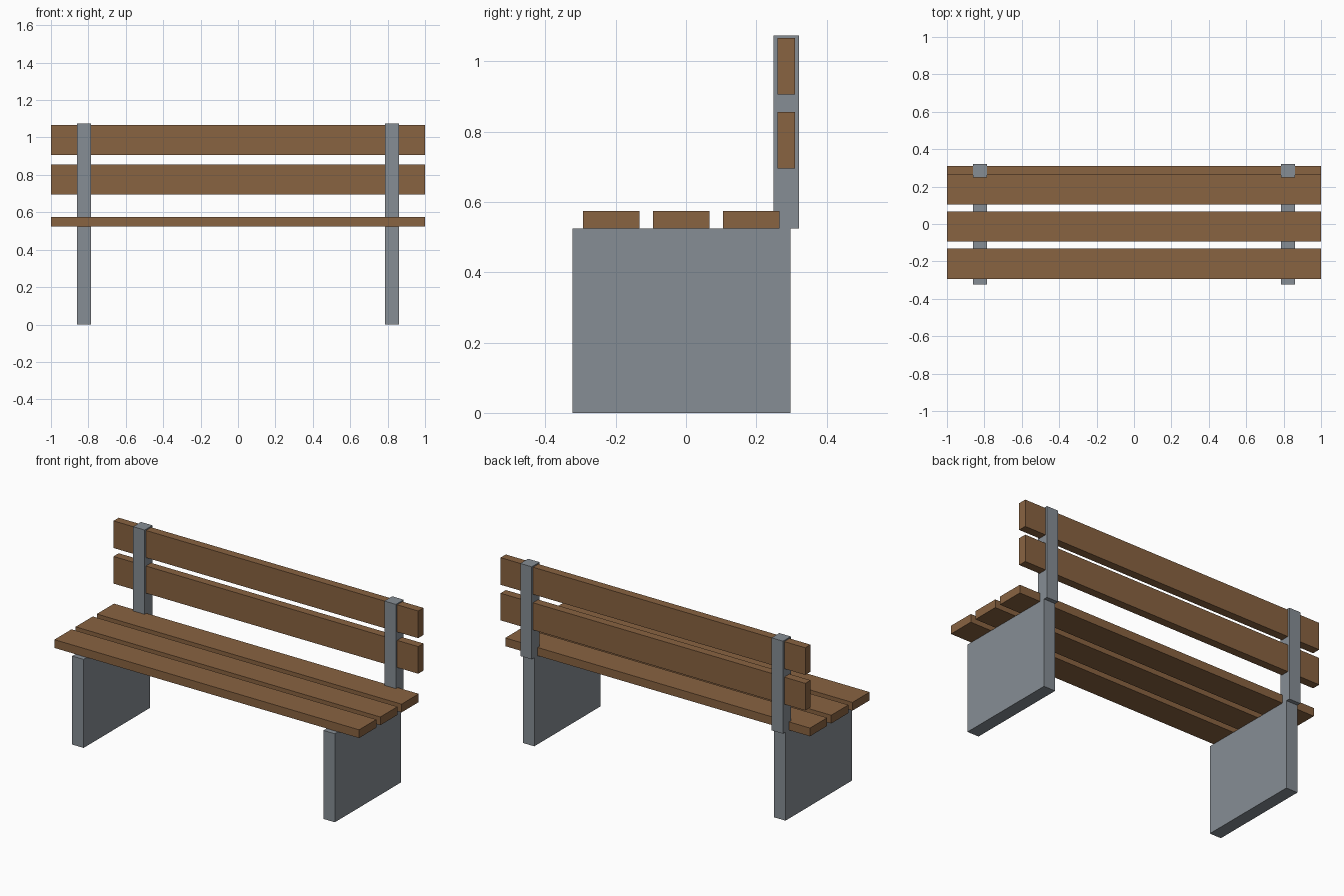
import bpy

default = bpy.data.objects.get("Cube")
if default:
    bpy.data.objects.remove(default, do_unlink=True)


def material(name, rgb):
    mat = bpy.data.materials.new(name)
    mat.use_nodes = True
    mat.diffuse_color = (*rgb, 1)
    mat.node_tree.nodes["Principled BSDF"].inputs["Base Color"].default_value = (*rgb, 1)
    return mat


def box(name, x, y, z, mat):
    """Box spanning the given (min, max) range on each axis."""
    spans = (x, y, z)
    bpy.ops.mesh.primitive_cube_add(size=1, location=[(a + b) / 2 for a, b in spans])
    obj = bpy.context.object
    obj.name = name
    obj.scale = [b - a for a, b in spans]
    bpy.ops.object.transform_apply(location=False, rotation=False, scale=True)
    obj.data.materials.append(mat)
    return obj


wood = material("brown wood", (0.25, 0.125, 0.053))
metal = material("grey metal", (0.24, 0.268, 0.298))

SEAT_Z = 0.525
SLAT = 0.161          # width of every slat
THICK = 0.049         # thickness of every slat
LENGTH = (-1, 1)

# Solid side legs with a back post standing on each
for side, x in (("left", (0.787, 0.862)), ("right", (-0.862, -0.787))):
    box(side + "_leg", x, (-0.323, 0.298), (0, SEAT_Z), metal)
    box(side + "_back_post", x, (0.249, 0.322), (SEAT_Z, 1.074), metal)

# Seat slats, front to back
for i, part in enumerate(("front", "middle", "rear")):
    y = -0.293 + i * 0.199
    box(part + "_seat_slat", LENGTH, (y, y + SLAT), (SEAT_Z, SEAT_Z + THICK), wood)

# Backrest slats running through the posts
for part, z in (("lower", 0.695), ("upper", 0.906)):
    box(part + "_back_slat", LENGTH, (0.261, 0.261 + THICK), (z, z + SLAT), wood)
